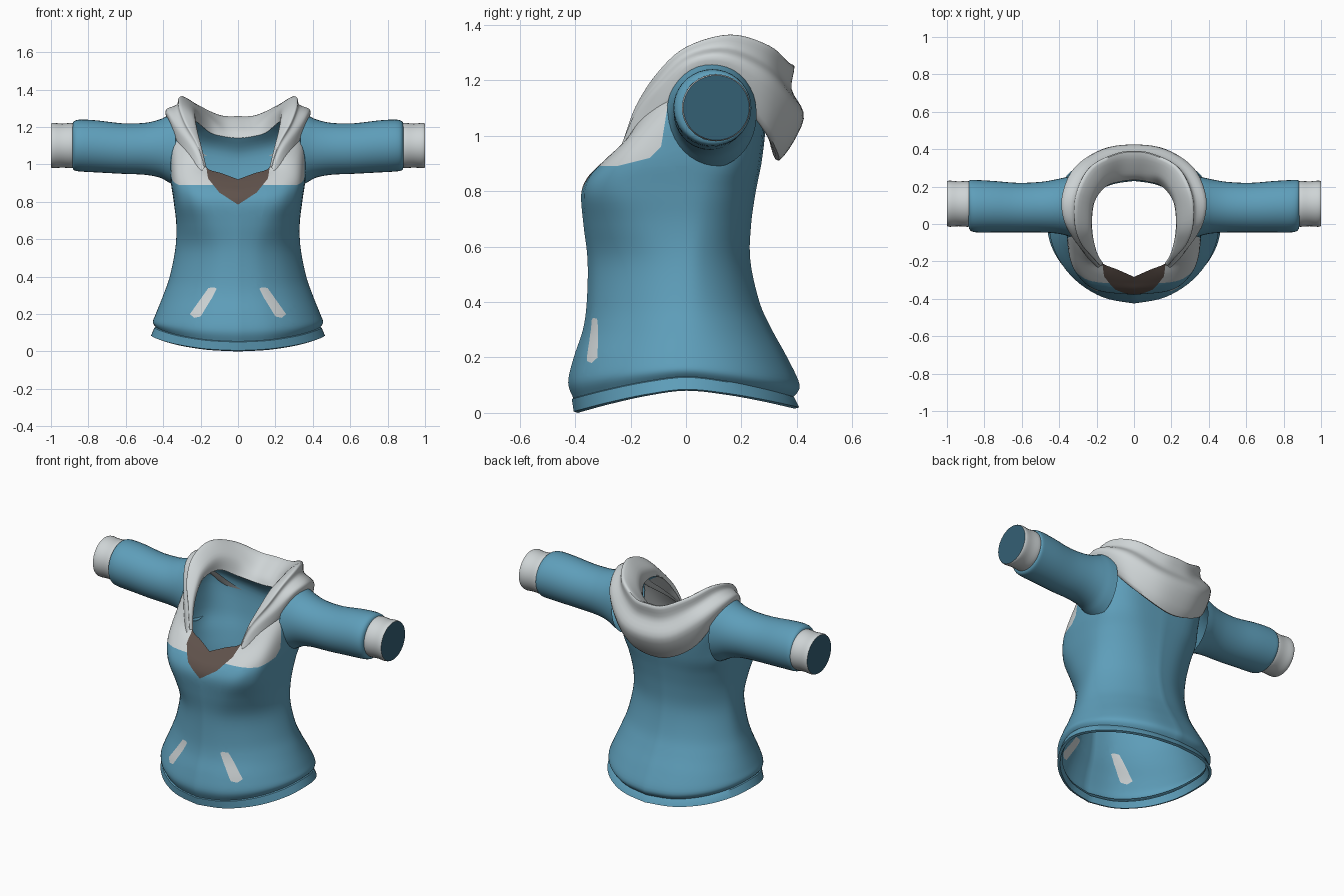
import bpy, bmesh, math
from mathutils import Vector

if "Cube" in bpy.data.objects:
    bpy.data.objects.remove(bpy.data.objects["Cube"], do_unlink=True)


def material(name, rgb):
    mat = bpy.data.materials.new(name)
    mat.use_nodes = True
    mat.diffuse_color = (*rgb, 1)
    mat.node_tree.nodes["Principled BSDF"].inputs["Base Color"].default_value = (*rgb, 1)
    return mat


MATERIALS = [material("blue cloth", (0.112, 0.342, 0.49)),
             material("pale grey cloth", (0.62, 0.66, 0.67)),
             material("brown cloth", (0.115, 0.083, 0.07)),
             material("dark blue lining", (0.034, 0.115, 0.175))]
BLUE, GREY, BROWN, DARK = range(4)


def spline(points, steps):
    """Smooth open curve through the points."""
    last, result = len(points) - 1, []
    for i in range(last):
        a, b, c, d = (points[max(0, min(i + k, last))] for k in (-1, 0, 1, 2))
        for s in range(steps):
            t = s / steps
            result.append(b + ((c - a) * t + (2 * a - 5 * b + 4 * c - d) * t ** 2
                               + (3 * b - a - 3 * c + d) * t ** 3) / 2)
    return result + [points[-1]]


def full_ring(half):
    """Smooth a front-to-back half ring and complete it on the other side."""
    half = spline(half, 5)
    return half + [Vector((-p.x, p.y, p.z)) for p in half[-2:0:-1]]


def loft(rings, color=BLUE, closed=True):
    bm = bmesh.new()
    rows = [[bm.verts.new(p) for p in ring] for ring in rings]
    for low, high in zip(rows, rows[1:]):
        n = len(low)
        for i in range(n if closed else n - 1):
            j = (i + 1) % n
            bm.faces.new((low[i], low[j], high[j], high[i])).material_index = color
    return bm


def paint(bm, axis, outline, color):
    """Cut a convex counter-clockwise outline into the front and colour its inside."""
    lines = []
    for (u, v), (p, q) in zip(outline, outline[1:] + outline[:1]):
        normal, point = Vector((0, 0, u - p)), Vector((0, 0, v))
        normal[axis], point[axis] = q - v, u
        lines.append((point, normal))
    us, vs = zip(*outline)
    for point, normal in lines:
        faces = [f for f in bm.faces if f.calc_center_median().y < 0
                 and any(min(us) - 0.04 < w.co[axis] < max(us) + 0.04
                         and min(vs) - 0.04 < w.co.z < max(vs) + 0.04 for w in f.verts)]
        geom = set(faces) | {e for f in faces for e in f.edges} | {w for f in faces for w in f.verts}
        bmesh.ops.bisect_plane(bm, geom=list(geom), plane_co=point, plane_no=normal, dist=1e-5)
    for f in bm.faces:
        c = f.calc_center_median()
        if c.y < 0 and all((c - point).dot(normal) < 0 for point, normal in lines):
            f.material_index = color


def finish(bm, name, angle=60):
    bmesh.ops.recalc_face_normals(bm, faces=bm.faces)
    mesh = bpy.data.meshes.new(name)
    bm.to_mesh(mesh)
    bm.free()
    for mat in MATERIALS:
        mesh.materials.append(mat)
    obj = bpy.data.objects.new(name, mesh)
    bpy.context.collection.objects.link(obj)
    bpy.ops.object.select_all(action='DESELECT')
    obj.select_set(True)
    bpy.context.view_layer.objects.active = obj
    bpy.ops.object.shade_smooth_by_angle(angle=math.radians(angle))


def torso_ring(width, front, back, z_front, z_side, z_back, front_power=1.04, back_power=1.0):
    """Half ring from front to back centre; a lower power gives a boxier outline."""
    half = []
    for k in range(9):
        a = math.pi * k / 8
        c, s = math.cos(a), max(0, math.sin(a))
        depth, z_end, power = (front, z_front, front_power) if c > 0 else (back, z_back, back_power)
        half.append(Vector((width * s ** power, depth * abs(c) ** power,
                            z_side + (z_end - z_side) * abs(c) ** 1.5)))
    return half


def vectors(rows):
    return [Vector(r) for r in rows]


# Torso: body rings, then a shoulder ring and the neckline
halves = [torso_ring(*r) for r in (
    (.435, -.405, .385, .05, .125, .055), (.455, -.425, .41, .11, .155, .1),
    (.44, -.405, .365, .2, .2, .2, 1.06), (.4, -.372, .31, .3, .3, .3, 1.1, 1.04),
    (.365, -.358, .265, .4, .4, .4, 1.12, 1.08), (.335, -.355, .232, .55, .55, .55, 1.1, 1.1),
    (.33, -.37, .235, .68, .68, .68, .86, 1), (.345, -.378, .252, .79, .81, .8, .66, .88),
    (.362, -.355, .275, .85, .95, .92, .7, .74))]
halves.append(vectors((
    (0, -.315, .89), (.13, -.293, .913), (.245, -.235, .965), (.31, -.15, 1.04), (.345, -.04, 1.12),
    (.345, .07, 1.17), (.32, .2, 1.15), (.21, .268, 1.09), (0, .283, 1.05))))
halves.append(vectors((
    (0, -.283, .92), (.085, -.245, .952), (.17, -.21, .985), (.2, -.165, 1.09), (.22, -.06, 1.2),
    (.225, .05, 1.24), (.2, .16, 1.21), (.12, .22, 1.16), (0, .235, 1.14))))
columns = [spline(col, 5) for col in zip(*map(full_ring, halves))]
torso = loft(list(zip(*columns)))

# Painted chest panel, neck insert and pocket slits
paint(torso, 1, [(-.5, .89), (-.25, .89), (-.13, .92), (-.09, .96), (-.04, 1.27), (-.5, 1.27)], GREY)
neck = [(0, .785), (.1, .85), (.16, .925), (.172, 1)]
paint(torso, 0, neck + [(-x, z) for x, z in neck[:0:-1]], BROWN)
pocket = [(.115, .335), (.14, .285), (.2, .187), (.235, .18), (.257, .2), (.158, .34), (.125, .343)]
paint(torso, 0, pocket, GREY)
paint(torso, 0, [(-x, z) for x, z in reversed(pocket)], GREY)
finish(torso, "torso")

# Folded hem band
hem = [torso_ring(*r) for r in (
    (.43, -.395, .38, .06, .135, .065), (.447, -.412, .39, .05, .128, .057),
    (.465, -.405, .408, .005, .085, .02), (.45, -.39, .392, 0, .08, .015),
    (.43, -.385, .375, .04, .12, .05))]
finish(loft([full_ring(h) for h in hem]), "hem_band", 40)

# Hood: cross-sections from the front tip round to the back centre
sections = [vectors(s) for s in (
    ((.165, -.21, .97), (.17, -.215, .985), (.178, -.225, .985), (.187, -.23, .975), (.195, -.235, .955)),
    ((.193, -.165, 1.07), (.197, -.17, 1.1), (.215, -.182, 1.105), (.242, -.178, 1.08), (.258, -.168, 1.03)),
    ((.215, -.09, 1.17), (.227, -.1, 1.2), (.28, -.105, 1.225), (.32, -.085, 1.18), (.325, -.06, 1.12)),
    ((.225, 0, 1.22), (.237, -.015, 1.27), (.31, 0, 1.32), (.375, .02, 1.27), (.35, .02, 1.2)),
    ((.21, .12, 1.22), (.225, .13, 1.3), (.3, .16, 1.365), (.385, .15, 1.28), (.345, .15, 1.18)),
    ((.15, .2, 1.17), (.16, .24, 1.26), (.23, .3, 1.325), (.32, .3, 1.2), (.27, .28, 1.03)),
    ((.08, .225, 1.15), (.08, .27, 1.2), (.1, .37, 1.265), (.17, .4, 1.09), (.14, .33, .94)),
    ((0, .235, 1.14), (0, .27, 1.19), (0, .385, 1.258), (0, .425, 1.06), (0, .335, .91)))]
for s in sections:
    s.append(s[4].lerp(s[0], .4))                                # underside of the fold
    s.insert(3, s[2].lerp(s[3], .4) + (s[1] - s[2]) * .17)       # crease below the crest
lines = [spline([Vector((-p.x, p.y, p.z)) for p in line[:-1]] + list(line[::-1]), 5)
         for line in zip(*sections)]
finish(loft(list(zip(*[spline(c, 5) for c in zip(*lines)])), GREY, False), "hood")


def tube(side, profile, steps):
    """Sleeve tube from rows of x, bottom, top, front, back."""
    rows = spline(vectors([r[:3] for r in profile]), steps)
    depths = spline(vectors([(*r[3:], 0) for r in profile]), steps)
    return [[Vector((side * x, (f + b) / 2 + (b - f) / 2 * math.cos(a), (lo + hi) / 2 + (hi - lo) / 2 * math.sin(a)))
             for a in (math.tau * k / 36 for k in range(36))]
            for (x, lo, hi), (f, b, _) in zip(rows, depths)]


# Sleeves, cuffs and the flat sleeve ends
for side, word in ((1, "left"), (-1, "right")):
    finish(loft(tube(side, (
        (.335, .885, 1.27, -.07, .255), (.375, .907, 1.26, -.058, .248), (.42, .93, 1.24, -.05, .238),
        (.5, .945, 1.222, -.045, .225), (.62, .95, 1.22, -.045, .22), (.75, .957, 1.235, -.045, .23),
        (.84, .962, 1.24, -.045, .235), (.875, .968, 1.232, -.035, .235),
        (.885, .985, 1.215, -.01, .225)), 3)), word + "_sleeve")
    cuff = loft(tube(side, (
        (.878, .985, 1.215, -.01, .225), (.89, .98, 1.222, -.015, .23), (.94, .983, 1.218, -.012, .228),
        (.985, .98, 1.222, -.015, .232), (1, .984, 1.218, -.01, .228)), 3), GREY)
    cuff.verts.ensure_lookup_table()
    cuff.faces.new(cuff.verts[-36:]).material_index = DARK
    finish(cuff, word + "_cuff", 50)
